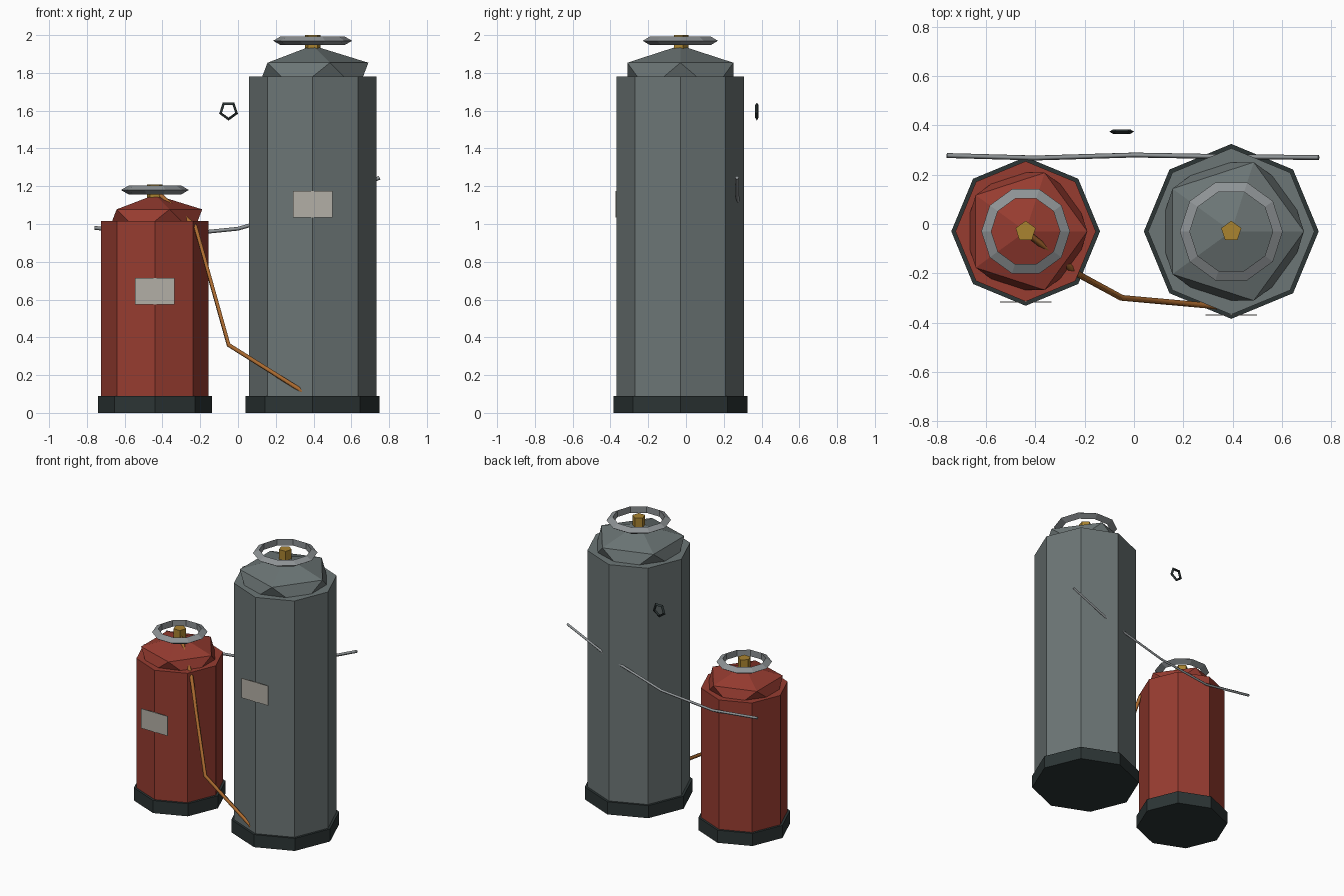
import bpy
from math import pi

if "Cube" in bpy.data.objects:
    bpy.data.objects.remove(bpy.data.objects["Cube"])


def material(name, rgb):
    m = bpy.data.materials.new(name)
    m.diffuse_color = (*rgb, 1)
    m.use_nodes = True
    m.node_tree.nodes["Principled BSDF"].inputs["Base Color"].default_value = m.diffuse_color
    return m


RED = material("red_paint", (0.31, 0.045, 0.03))
GREY = material("grey_paint", (0.15, 0.18, 0.18))
DARK = material("dark_rubber", (0.025, 0.035, 0.035))
STEEL = material("steel", (0.27, 0.29, 0.3))
BRASS = material("brass", (0.4, 0.23, 0.03))
HOSE = material("hose_orange", (0.42, 0.15, 0.03))
PAPER = material("label_paper", (0.45, 0.43, 0.38))


def finish(name, mat):
    o = bpy.context.object
    o.name = name
    o.data.materials.append(mat)
    return o


def prism(name, sides, r, x, y, z0, z1, mat):
    bpy.ops.mesh.primitive_cylinder_add(vertices=sides, radius=r, depth=z1 - z0,
                                        location=(x, y, (z0 + z1) / 2))
    return finish(name, mat)


def ring(name, sides, major, minor, loc, mat, rot=(0, 0, 0)):
    bpy.ops.mesh.primitive_torus_add(major_segments=sides, minor_segments=3, major_radius=major,
                                     minor_radius=minor, location=loc, rotation=rot)
    return finish(name, mat)


def tube(name, pts, r, mat):
    c = bpy.data.curves.new(name, 'CURVE')
    c.dimensions = '3D'
    c.bevel_depth = r
    c.bevel_resolution = 0
    c.use_fill_caps = True
    s = c.splines.new('POLY')
    s.points.add(len(pts) - 1)
    for p, co in zip(s.points, pts):
        p.co = (*co, 1)
    c.materials.append(mat)
    o = bpy.data.objects.new(name, c)
    bpy.context.collection.objects.link(o)


def tank(name, x, r, top, dome_r, wheel_r, label_z, mat):
    y = -0.03
    # foot and body
    prism(name + "_foot", 8, r + 0.017, x, y, 0, 0.09, DARK)
    prism(name + "_body", 8, r, x, y, 0.04, top, mat)
    # faceted shoulder
    bpy.ops.mesh.primitive_ico_sphere_add(subdivisions=1, radius=dome_r, location=(x, y, top))
    finish(name + "_shoulder", mat).scale.z = 0.5
    # valve and guard ring
    tip = top + dome_r * 0.5 + 0.055
    prism(name + "_valve", 5, 0.043, x, y, tip - 0.10, tip, BRASS)
    ring(name + "_guard_ring", 10, wheel_r, 0.027, (x, y, tip - 0.03), STEEL)
    # label plate
    bpy.ops.mesh.primitive_cube_add(size=1, location=(x, y - r - 0.002, label_z))
    finish(name + "_label", PAPER).scale = (0.21, 0.005, 0.14)


tank("small_tank", -0.44, 0.285, 1.015, 0.28, 0.153, 0.645, RED)
tank("large_tank", 0.395, 0.338, 1.78, 0.33, 0.182, 1.105, GREY)

# hose from the small valve down to the large tank
tube("hose", [(-0.43, -0.04, 1.17), (-0.225, -0.205, 0.985), (-0.05, -0.30, 0.36),
              (0.34, -0.335, 0.115)], 0.013, HOSE)

# sagging restraint behind both tanks
tube("restraint_chain", [(-0.76, 0.278, 0.98), (-0.40, 0.268, 0.935), (0.0, 0.28, 0.975),
                         (0.4, 0.273, 1.09), (0.75, 0.27, 1.245)], 0.01, STEEL)

# small wall ring, one corner pointing down
ring("wall_ring", 5, 0.042, 0.0105, (-0.05, 0.375, 1.6), DARK, (pi / 2, pi / 2, 0))
